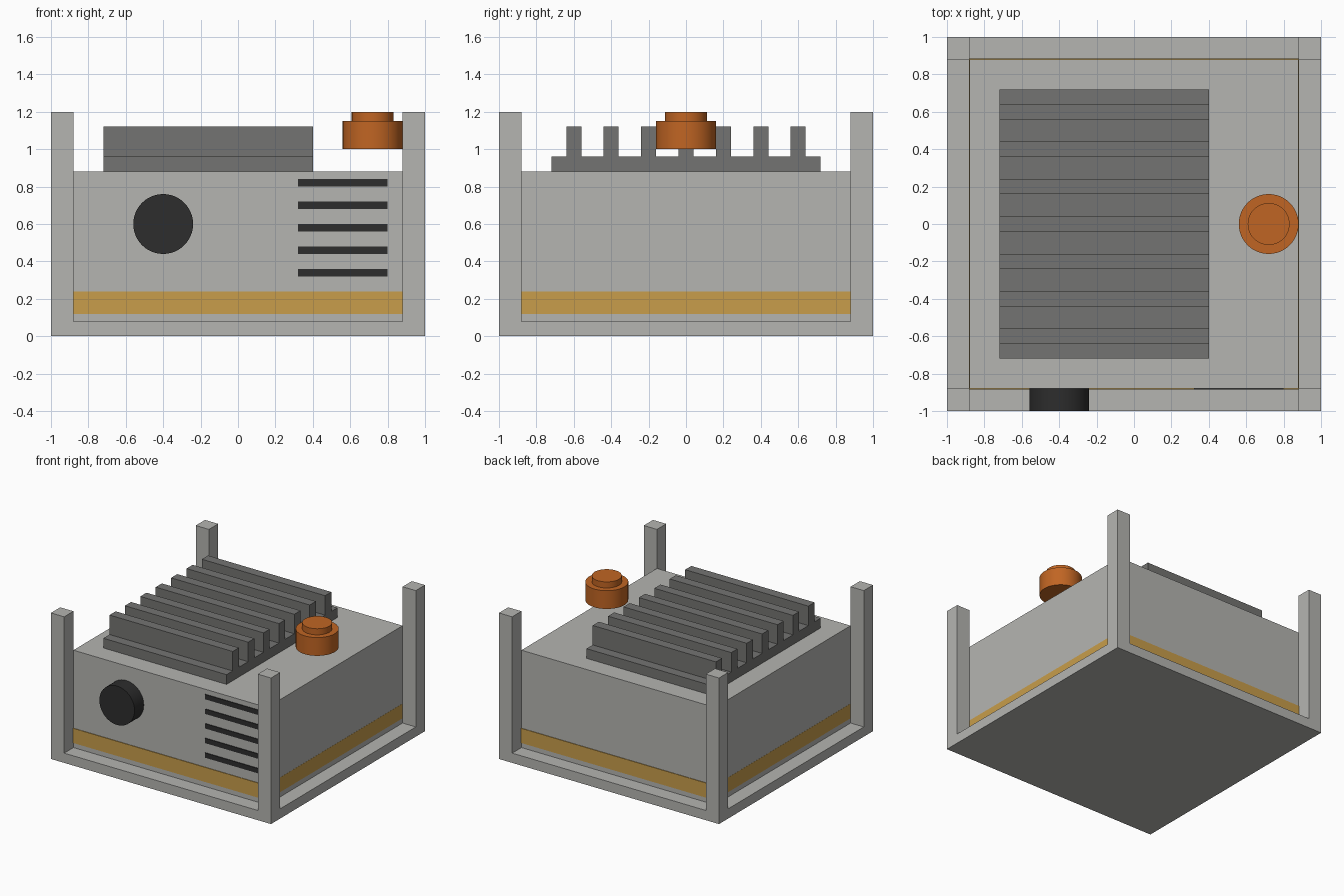
import bpy
from math import radians

cube = bpy.data.objects.get("Cube")
if cube:
    bpy.data.objects.remove(cube, do_unlink=True)


def material(name, rgb):
    m = bpy.data.materials.new(name)
    m.use_nodes = True
    m.diffuse_color = (*rgb, 1)
    m.node_tree.nodes["Principled BSDF"].inputs["Base Color"].default_value = (*rgb, 1)
    return m


GREY = material("light grey", (0.46, 0.46, 0.44))
FIN = material("fin grey", (0.175, 0.175, 0.168))
BLACK = material("dark grey", (0.026, 0.026, 0.026))
AMBER = material("amber", (0.58, 0.34, 0.07))
ORANGE = material("orange", (0.53, 0.13, 0.017))


def box(name, low, high, mat):
    centre = [(a + b) / 2 for a, b in zip(low, high)]
    bpy.ops.mesh.primitive_cube_add(size=1, location=centre)
    ob = bpy.context.object
    ob.name = name
    ob.scale = [b - a for a, b in zip(low, high)]
    bpy.ops.object.transform_apply(location=False, rotation=False, scale=True)
    ob.data.materials.append(mat)
    return ob


def cylinder(name, radius, depth, location, mat, tilt=0):
    bpy.ops.mesh.primitive_cylinder_add(vertices=48, radius=radius, depth=depth,
                                        location=location, rotation=(tilt, 0, 0))
    ob = bpy.context.object
    ob.name = name
    ob.data.materials.append(mat)
    bpy.ops.object.shade_smooth_by_angle(angle=radians(30))
    return ob


# Base plate, housing and corner posts
box("base_plate", (-1, -1, 0), (1, 1, 0.08), GREY)
box("housing", (-0.88, -0.88, 0.08), (0.88, 0.88, 0.88), GREY)
for x, side in ((-0.94, "right"), (0.94, "left")):
    for y, end in ((-0.94, "front"), (0.94, "back")):
        box(f"{end}_{side}_post", (x - 0.06, y - 0.06, 0), (x + 0.06, y + 0.06, 1.2), GREY)

# Painted band around the housing
box("amber_band", (-0.881, -0.885, 0.12), (0.881, 0.885, 0.24), AMBER)

# Heat sink with seven fins
box("heat_sink_base", (-0.72, -0.72, 0.88), (0.4, 0.72, 0.96), FIN)
for i in range(7):
    y = -0.6 + 0.2 * i
    box(f"heat_sink_fin_{i + 1}", (-0.72, y - 0.04, 0.96), (0.4, y + 0.04, 1.12), FIN)

# Front dial and vent slots
cylinder("front_dial", 0.16, 0.12, (-0.4, -0.94, 0.6), BLACK, radians(90))
for i in range(5):
    z = 0.34 + 0.12 * i
    box(f"vent_slot_{i + 1}", (0.32, -0.886, z - 0.02), (0.8, -0.88, z + 0.02), BLACK)

# Raised warning beacon
cylinder("beacon_body", 0.16, 0.15, (0.72, 0, 1.075), ORANGE)
cylinder("beacon_cap", 0.112, 0.05, (0.72, 0, 1.175), ORANGE)
